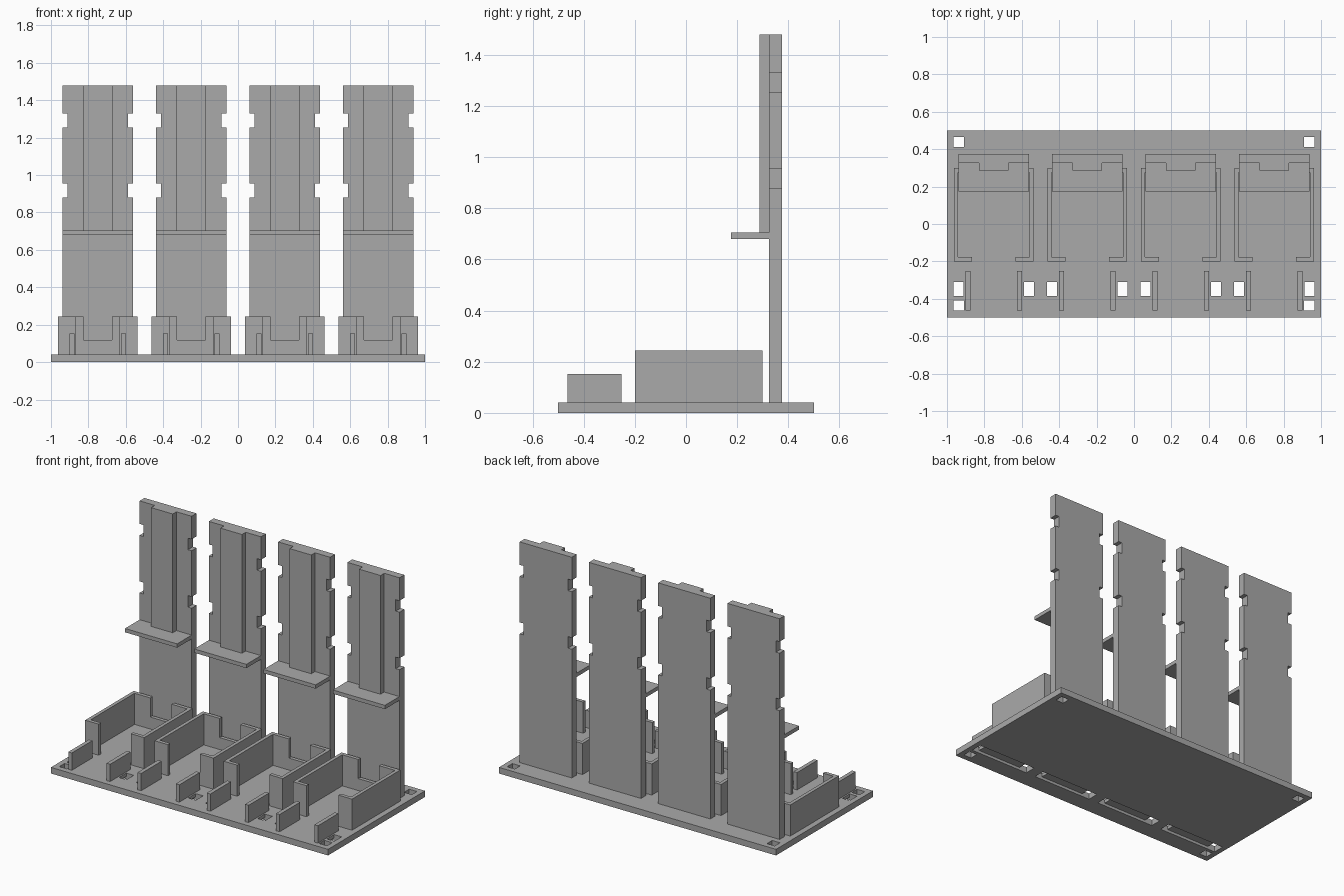
import bpy
import bmesh

if "Cube" in bpy.data.objects:
    bpy.data.objects.remove(bpy.data.objects["Cube"])

# Single plain grey plastic
grey = bpy.data.materials.new("grey_plastic")
grey.use_nodes = True
colour = (0.4, 0.4, 0.4, 1)
grey.diffuse_color = colour
grey.node_tree.nodes["Principled BSDF"].inputs["Base Color"].default_value = colour


def prism(name, outline, axis, low, high):
    """Extrude a 2D outline along an axis: 'y' takes (x, z), 'z' takes (x, y)."""
    def place(a, b, t):
        return (a, t, b) if axis == "y" else (a, b, t)
    bm = bmesh.new()
    face = bm.faces.new([bm.verts.new(place(a, b, low)) for a, b in outline])
    result = bmesh.ops.extrude_face_region(bm, geom=[face])
    moved = [v for v in result["geom"] if isinstance(v, bmesh.types.BMVert)]
    bmesh.ops.translate(bm, verts=moved, vec=place(0, 0, high - low))
    bmesh.ops.recalc_face_normals(bm, faces=bm.faces)
    mesh = bpy.data.meshes.new(name)
    bm.to_mesh(mesh)
    bm.free()
    mesh.materials.append(grey)
    obj = bpy.data.objects.new(name, mesh)
    bpy.context.collection.objects.link(obj)
    return obj


def box(name, x0, x1, y0, y1, z0, z1):
    return prism(name, [(x0, y0), (x1, y0), (x1, y1), (x0, y1)], "z", z0, z1)


def cut(target, *bounds):
    """Remove a box from the target and discard the cutter."""
    cutter = box("cutter", *bounds)
    cutter.hide_render = True
    mod = target.modifiers.new("cut", "BOOLEAN")
    mod.operation, mod.solver, mod.object = "DIFFERENCE", "EXACT", cutter
    bpy.context.view_layer.objects.active = target
    bpy.ops.object.modifier_apply(modifier=mod.name)
    bpy.data.objects.remove(cutter)


TOP = 0.04          # upper face of the base plate
TOWER = 0.188       # half width of a tower
CENTRES = (-0.75, -0.25, 0.25, 0.75)

# Base plate with corner holes, strap holes and strap grooves underneath
base = box("base_plate", -1, 1, -0.5, 0.5, 0, TOP)
for sx in (-0.938, 0.938):
    for sy in (-0.436, 0.438):
        cut(base, sx - 0.028, sx + 0.028, sy - 0.027, sy + 0.027, -0.1, 0.1)
for c in CENTRES:
    cut(base, c - 0.215, c + 0.215, -0.385, -0.31, -0.1, 0.018)
    for side in (-1, 1):
        hx = c + side * 0.188
        cut(base, hx - 0.027, hx + 0.027, -0.385, -0.31, -0.1, 0.1)

for i, c in enumerate(CENTRES, 1):
    # Tall back panel with two notches on each edge
    edge = [(TOWER, TOP)]
    for low in (0.88, 1.255):
        high = low + 0.075
        edge += [(TOWER, low), (TOWER - 0.027, low), (TOWER - 0.027, high), (TOWER, high)]
    edge.append((TOWER, 1.48))
    outline = [(c + x, z) for x, z in edge] + [(c - x, z) for x, z in reversed(edge)]
    prism(f"back_panel_{i}", outline, "y", 0.325, 0.375)

    # Shelf and the raised rib standing on it
    box(f"shelf_{i}", c - TOWER, c + TOWER, 0.175, 0.325, 0.68, 0.705)
    box(f"rib_{i}", c - 0.078, c + 0.078, 0.287, 0.325, 0.705, 1.48)

    # Open tray: front gap down to the plate, shallower gap at the back
    tray = box(f"tray_{i}", c - 0.213, c + 0.213, -0.2, 0.3, TOP, 0.243)
    cut(tray, c - 0.19, c + 0.19, -0.176, 0.276, 0, 0.4)
    cut(tray, c - 0.116, c + 0.116, -0.3, 0, 0, 0.4)
    cut(tray, c - 0.076, c + 0.076, 0.1, 0.4, 0.118, 0.4)

    # Pair of upright guide fins at the front
    for label, fx in (("right", -0.138), ("left", 0.138)):
        box(f"guide_fin_{label}_{i}", c + fx - 0.013, c + fx + 0.013, -0.463, -0.252, TOP, 0.153)
